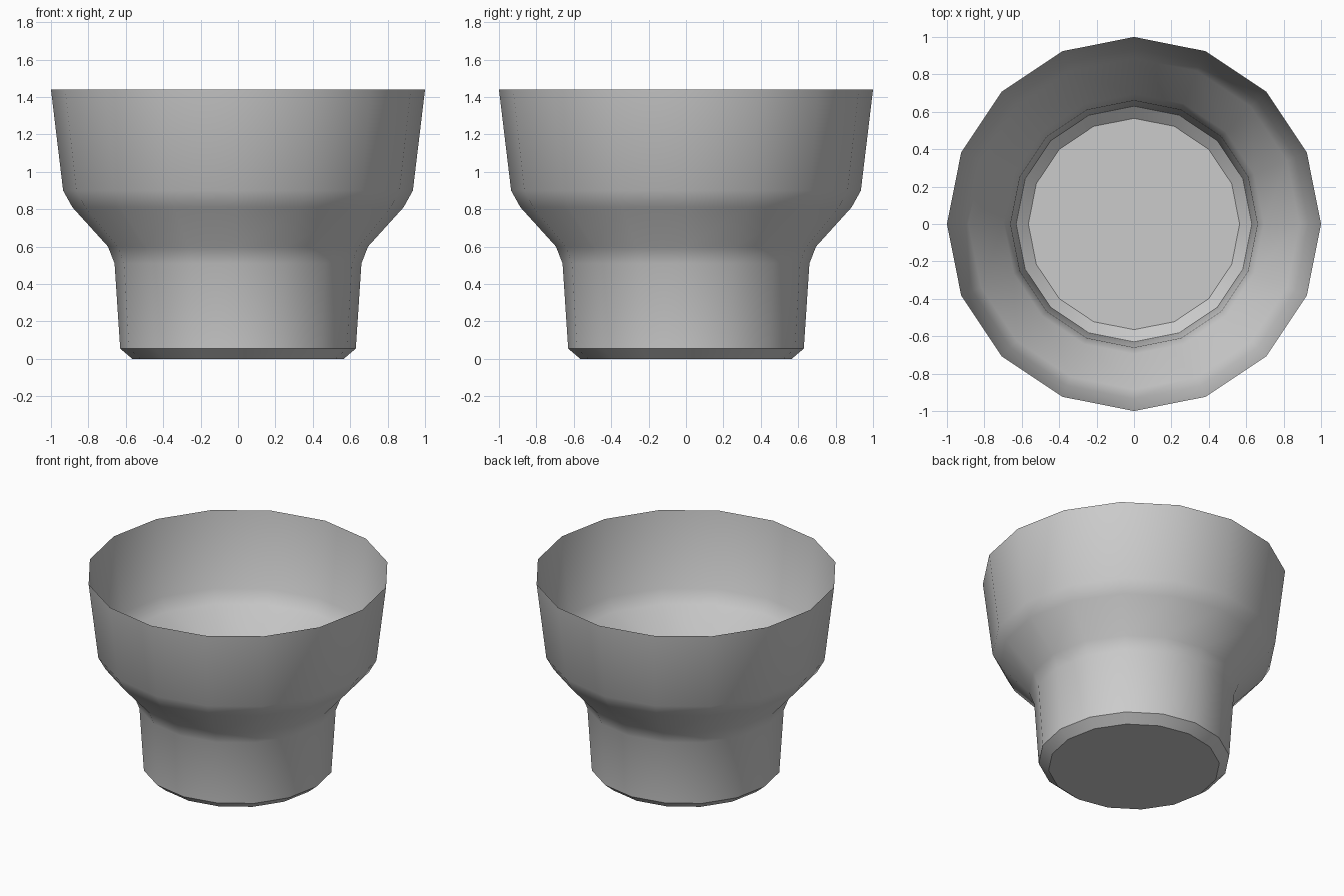
import bpy, bmesh
from math import cos, sin, tau

if "Cube" in bpy.data.objects:
    bpy.data.objects.remove(bpy.data.objects["Cube"])

SIDES = 16
# Outline of the cup wall (radius, height), from base to rim
PROFILE = [(0.565, 0.0), (0.63, 0.055), (0.66, 0.51), (0.695, 0.60),
           (0.885, 0.81), (0.935, 0.90), (1.0, 1.44)]


def lathe(name, profile, sides):
    bm = bmesh.new()
    rings = [[bm.verts.new((r * cos(tau * i / sides), r * sin(tau * i / sides), z))
              for i in range(sides)] for r, z in profile]
    # Base disc
    bm.faces.new(rings[0][::-1])
    # Walls between neighbouring rings, open at the top
    for low, high in zip(rings, rings[1:]):
        for i in range(sides):
            j = (i + 1) % sides
            bm.faces.new((low[i], low[j], high[j], high[i]))
    mesh = bpy.data.meshes.new(name)
    bm.to_mesh(mesh)
    bm.free()
    obj = bpy.data.objects.new(name, mesh)
    bpy.context.collection.objects.link(obj)
    return obj


# Open stepped cup, smooth walls with a crisp base chamfer
cup = lathe("stepped_cup", PROFILE, SIDES)
bpy.context.view_layer.objects.active = cup
cup.select_set(True)
bpy.ops.object.shade_smooth_by_angle(angle=tau / 12)
